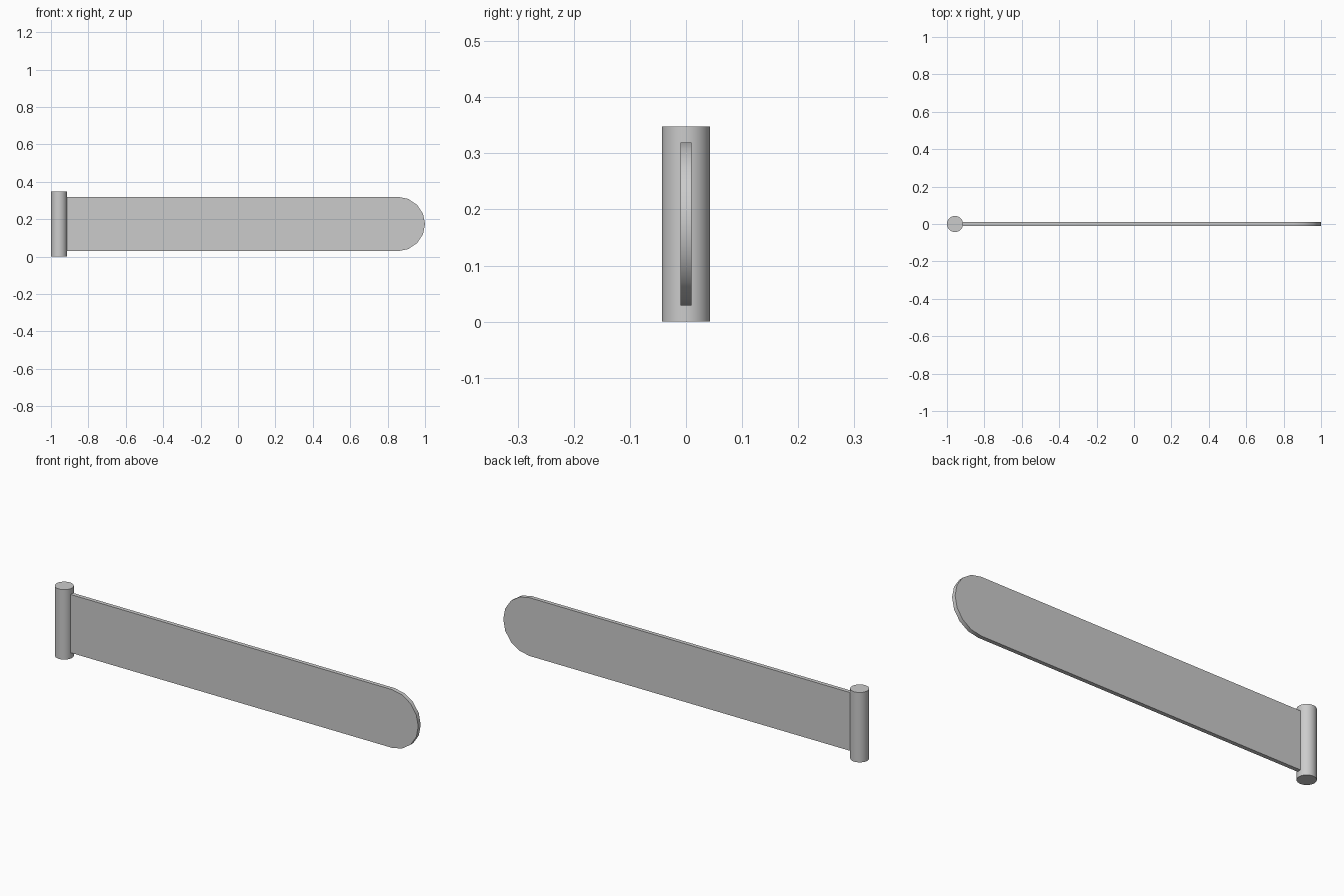
import bpy
import bmesh
import math

cube = bpy.data.objects.get("Cube")
if cube:
    bpy.data.objects.remove(cube, do_unlink=True)

# Single plain grey material
grey = bpy.data.materials.new("plain_grey")
grey.use_nodes = True
colour = (0.6, 0.6, 0.6, 1.0)
grey.diffuse_color = colour
grey.node_tree.nodes["Principled BSDF"].inputs["Base Color"].default_value = colour

HEIGHT = 0.348
PIN_RADIUS = 0.043
PIN_X = -1 + PIN_RADIUS
BLADE_HALF = 0.145       # half height and tip radius
BLADE_THICK = 0.02
TIP_SEGMENTS = 8


def finish(obj):
    obj.data.materials.append(grey)
    bpy.ops.object.select_all(action="DESELECT")
    obj.select_set(True)
    bpy.context.view_layer.objects.active = obj
    bpy.ops.object.shade_smooth_by_angle(angle=math.radians(30))


# Upright hinge pin
bpy.ops.mesh.primitive_cylinder_add(vertices=32, radius=PIN_RADIUS, depth=HEIGHT,
                                    location=(PIN_X, 0, HEIGHT / 2))
pin = bpy.context.object
pin.name = "hinge_pin"
finish(pin)

# Flat blade with a rounded tip, rooted inside the pin
mid = HEIGHT / 2
outline = [(PIN_X, mid + BLADE_HALF), (PIN_X, mid - BLADE_HALF)]
for i in range(TIP_SEGMENTS + 1):
    a = -math.pi / 2 + math.pi * i / TIP_SEGMENTS
    outline.append((1 - BLADE_HALF + BLADE_HALF * math.cos(a),
                    mid + BLADE_HALF * math.sin(a)))

bm = bmesh.new()
face = bm.faces.new([bm.verts.new((x, -BLADE_THICK / 2, z)) for x, z in outline])
side = bmesh.ops.extrude_face_region(bm, geom=[face])
moved = [v for v in side["geom"] if isinstance(v, bmesh.types.BMVert)]
bmesh.ops.translate(bm, vec=(0, BLADE_THICK, 0), verts=moved)
bmesh.ops.recalc_face_normals(bm, faces=bm.faces)
mesh = bpy.data.meshes.new("blade")
bm.to_mesh(mesh)
bm.free()
blade = bpy.data.objects.new("blade", mesh)
bpy.context.collection.objects.link(blade)
finish(blade)
